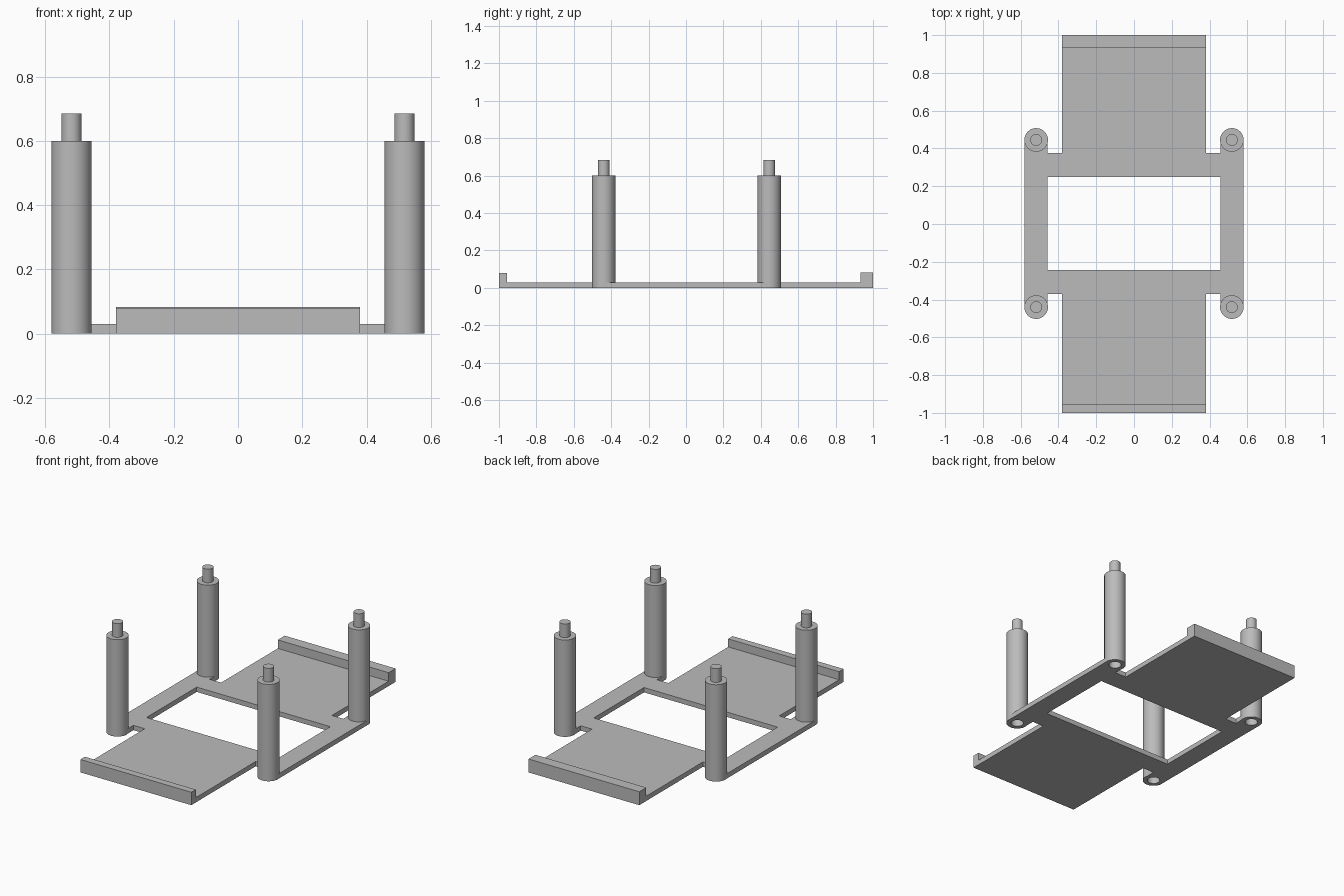
import bpy, bmesh, math
from mathutils import Matrix, Vector

cube = bpy.data.objects.get("Cube")
if cube:
    bpy.data.objects.remove(cube, do_unlink=True)

grey = bpy.data.materials.new("plain grey")
grey.use_nodes = True
grey.diffuse_color = (0.5, 0.5, 0.5, 1)
grey.node_tree.nodes["Principled BSDF"].inputs["Base Color"].default_value = (0.5, 0.5, 0.5, 1)

# Main dimensions
PLATE_H, POST_X, POST_R, PEG_R, HOLE_R = 0.03, 0.518, 0.0625, 0.031, 0.036
POST_H, PEG_TOP, HOLE_DEPTH = 0.6, 0.685, 0.09
FRONT_Y, BACK_Y = -0.44, 0.445
DECK_X, BAR_IN, BAR_OUT = 0.38, 0.458, 0.58


def add_object(name, bm):
    bmesh.ops.recalc_face_normals(bm, faces=bm.faces)
    mesh = bpy.data.meshes.new(name)
    bm.to_mesh(mesh)
    bm.free()
    mesh.materials.append(grey)
    obj = bpy.data.objects.new(name, mesh)
    bpy.context.collection.objects.link(obj)
    return obj


def base_plate():
    """Cross-shaped deck with a rectangular opening and four bar ends."""
    xs = [-BAR_OUT, -BAR_IN, -DECK_X, DECK_X, BAR_IN, BAR_OUT]
    ys = [-1, FRONT_Y, -0.37, -0.243, 0.25, 0.377, BACK_Y, 1]
    bm = bmesh.new()
    for i in range(len(xs) - 1):
        for j in range(len(ys) - 1):
            deck = i == 2 and j != 3
            side_bar = i in (0, 4) and 1 <= j <= 5
            bridge = i in (1, 3) and j in (2, 4)
            if deck or side_bar or bridge:
                corners = [(xs[i], ys[j]), (xs[i + 1], ys[j]),
                           (xs[i + 1], ys[j + 1]), (xs[i], ys[j + 1])]
                bm.faces.new([bm.verts.new((x, y, 0)) for x, y in corners])
    bmesh.ops.remove_doubles(bm, verts=bm.verts, dist=0.0001)
    top = bmesh.ops.extrude_face_region(bm, geom=bm.faces[:])["geom"]
    bmesh.ops.translate(bm, vec=(0, 0, PLATE_H),
                        verts=[g for g in top if isinstance(g, bmesh.types.BMVert)])
    bmesh.ops.recalc_face_normals(bm, faces=bm.faces)
    bmesh.ops.dissolve_limit(bm, angle_limit=0.01, verts=bm.verts, edges=bm.edges)
    return add_object("base_plate", bm)


def lip(name, y0, y1, top):
    """Raised strip across one end of the deck."""
    bm = bmesh.new()
    size = Matrix.Diagonal((2 * DECK_X, y1 - y0, top, 1))
    place = Matrix.Translation((0, (y0 + y1) / 2, top / 2))
    bmesh.ops.create_cube(bm, size=1, matrix=place @ size)
    return add_object(name, bm)


def post(name, x, y):
    """Turned post with a peg on top and a matching socket underneath."""
    profile = [(0, HOLE_DEPTH), (HOLE_R, HOLE_DEPTH), (HOLE_R, 0), (POST_R, 0),
               (POST_R, POST_H), (PEG_R, POST_H), (PEG_R, PEG_TOP), (0, PEG_TOP)]
    bm = bmesh.new()
    verts = [bm.verts.new((r, 0, z)) for r, z in profile]
    edges = [bm.edges.new(pair) for pair in zip(verts, verts[1:])]
    bmesh.ops.spin(bm, geom=verts + edges, axis=(0, 0, 1), cent=(0, 0, 0),
                   angle=math.tau, steps=64)
    bmesh.ops.remove_doubles(bm, verts=bm.verts, dist=0.0001)
    bmesh.ops.translate(bm, vec=Vector((x, y, 0)), verts=bm.verts)
    obj = add_object(name, bm)
    bpy.ops.object.select_all(action="DESELECT")
    obj.select_set(True)
    bpy.context.view_layer.objects.active = obj
    bpy.ops.object.shade_smooth_by_angle(angle=math.radians(30))


def socket_cutter(name, x, y):
    """Hidden cylinder that keeps the socket open through the plate."""
    bm = bmesh.new()
    bmesh.ops.create_cone(bm, cap_ends=True, segments=64, radius1=HOLE_R, radius2=HOLE_R,
                          depth=0.2, matrix=Matrix.Translation((x, y, 0)))
    cutter = add_object(name, bm)
    cutter.hide_render = True
    cutter.hide_viewport = True
    cutter.display_type = "WIRE"
    return cutter


plate = base_plate()
lip("front_lip", -1, -0.956, 0.08)
lip("back_lip", 0.932, 1, 0.083)

for side, x in (("left", POST_X), ("right", -POST_X)):
    for end, y in (("front", FRONT_Y), ("back", BACK_Y)):
        post(f"{end}_{side}_post", x, y)
        cut = plate.modifiers.new(f"{end}_{side}_socket", "BOOLEAN")
        cut.operation = "DIFFERENCE"
        cut.solver = "EXACT"
        cut.object = socket_cutter(f"{end}_{side}_socket_cutter", x, y)
